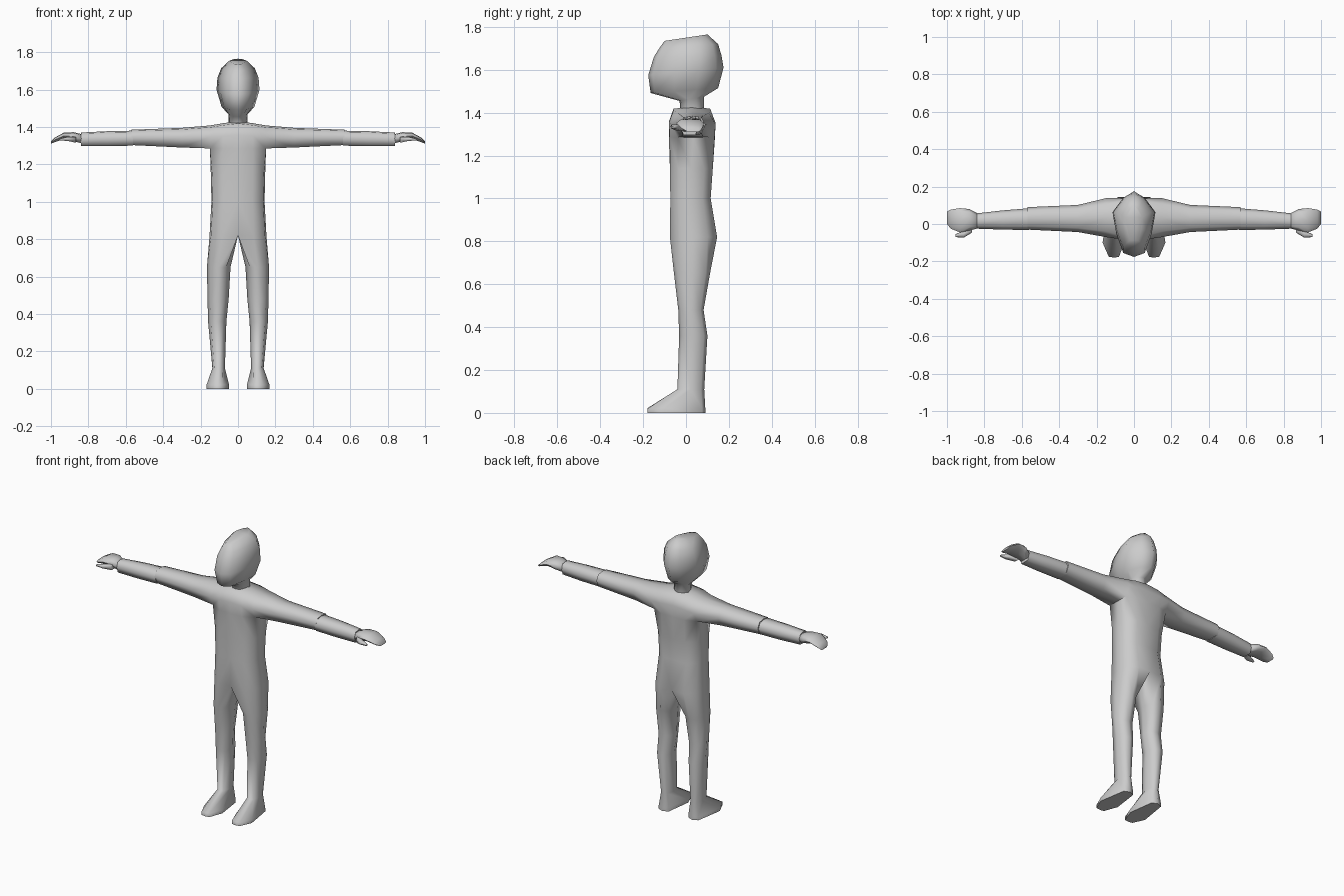
import bpy
import bmesh
import math

if "Cube" in bpy.data.objects:
    bpy.data.objects.remove(bpy.data.objects["Cube"])

grey = bpy.data.materials.new("plain_grey")
grey.diffuse_color = (0.6, 0.6, 0.6, 1)
grey.use_nodes = True
grey.node_tree.nodes["Principled BSDF"].inputs["Base Color"].default_value = grey.diffuse_color


def loft(bm, rings, closed=True, caps=(False, False), skip=lambda seg, side: False):
    """Bridge a list of equal rings with quads."""
    rows = [[bm.verts.new(p) for p in ring] for ring in rings]
    n = len(rows[0])
    for s in range(len(rows) - 1):
        for i in range(n if closed else n - 1):
            if not skip(s, i):
                j = (i + 1) % n
                bm.faces.new((rows[s][i], rows[s][j], rows[s + 1][j], rows[s + 1][i]))
    for use, row in zip(caps, (rows[0], rows[-1])):
        if use:
            bm.faces.new(row)


def finish(name, bm, mirror=True):
    """Weld, mirror across x, smooth and link the part."""
    bmesh.ops.remove_doubles(bm, verts=bm.verts[:], dist=0.0005)
    if mirror:
        geom = bm.verts[:] + bm.edges[:] + bm.faces[:]
        bmesh.ops.mirror(bm, geom=geom, axis='X', merge_dist=0.0005)
        bmesh.ops.remove_doubles(bm, verts=bm.verts[:], dist=0.0005)
    bmesh.ops.recalc_face_normals(bm, faces=bm.faces[:])
    mesh = bpy.data.meshes.new(name)
    bm.to_mesh(mesh)
    bm.free()
    mesh.materials.append(grey)
    ob = bpy.data.objects.new(name, mesh)
    bpy.context.collection.objects.link(ob)
    bpy.ops.object.select_all(action='DESELECT')
    ob.select_set(True)
    bpy.context.view_layer.objects.active = ob
    bpy.ops.object.shade_smooth_by_angle(angle=math.radians(75))
    return ob


def arm_ring(x, yf, yb, zb, zt, k=0.15):
    """Eight-sided section across an arm; k is the inset of the bottom corners."""
    t = max(k, 0.1)
    fr = [(k, 0), (.5, 0), (1 - k, 0), (1, .5), (1 - t, .92), (.5, 1), (t, .92), (0, .5)]
    return [(x, yf + (yb - yf) * u, zb + (zt - zb) * v) for u, v in fr]


def torso_ring(w, yf, yb, z):
    """Right half of a torso section, from front centre to back centre."""
    d = yb - yf
    return [(0, yf, z), (.55 * w, yf, z), (.95 * w, yf + .2 * d, z), (w, yf + .5 * d, z),
            (.95 * w, yb - .2 * d, z), (.55 * w, yb, z), (0, yb, z)]


def leg_ring(x0, x1, yf, yb, z):
    fr = [(.18, .1), (.5, 0), (.85, .12), (1, .5), (.85, .88), (.5, 1), (.18, .9), (0, .5)]
    return [(x0 + (x1 - x0) * u, yf + (yb - yf) * v, z) for u, v in fr]


# Body: shoulders and sleeves, torso, legs and feet, welded together
bm = bmesh.new()
yoke = [arm_ring(0, -.08, .135, 1.285, 1.43, 0),
        arm_ring(.08, -.08, .138, 1.285, 1.42, .02),
        arm_ring(.15, -.07, .138, 1.285, 1.408),
        arm_ring(.30, -.043, .102, 1.29, 1.395),
        arm_ring(.57, -.03, .09, 1.303, 1.385)]
loft(bm, yoke, caps=(False, True), skip=lambda s, i: s < 2 and i < 2)

chest = [yoke[0][0], yoke[1][0], yoke[2][0], yoke[2][1], yoke[2][2], yoke[1][2], yoke[0][2]]
hips = torso_ring(.152, -.075, .145, .82)
loft(bm, [chest, torso_ring(.145, -.075, .125, 1.14), torso_ring(.142, -.073, .115, 1.0), hips],
     closed=False)

sole = [(.08, -.175), (.105, -.18), (.135, -.175), (.168, -.10),
        (.14, .075), (.105, .09), (.07, .075), (.048, -.09)]
loft(bm, [hips + [(0, .035, .82)],
          leg_ring(.04, .166, -.056, .112, .65),
          leg_ring(.05, .163, -.036, .082, .48),
          leg_ring(.062, .16, -.032, .1, .36),
          leg_ring(.07, .137, -.04, .085, .11),
          [(x, y, .022) for x, y in sole],
          [(x, y, 0) for x, y in sole]], caps=(False, True))
finish("body", bm)

# Head and neck: tilted rings from the collar up to the crown
bm = bmesh.new()
section = [(0, 0), (.5, .06), (.82, .35), (1, .68), (.5, .9), (0, 1)]
head = []
for w, yf, zf, yb, zb in [(.05, -.025, 1.40, .085, 1.40),
                          (.052, -.03, 1.455, .085, 1.475),
                          (.088, -.165, 1.492, .15, 1.515),
                          (.115, -.176, 1.575, .175, 1.61),
                          (.110, -.15, 1.66, .166, 1.665),
                          (.09, -.125, 1.70, .15, 1.72),
                          (.045, -.10, 1.735, .10, 1.765)]:
    half = [(w * u, yf + (yb - yf) * v, zf + (zb - zf) * v) for u, v in section]
    head.append(half + [(-x, y, z) for x, y, z in half[-2:0:-1]])
loft(bm, head, caps=(True, True))
finish("head", bm, mirror=False)

# Forearms
bm = bmesh.new()
loft(bm, [arm_ring(.562, -.032, .084, 1.30, 1.38),
          arm_ring(.70, -.03, .073, 1.297, 1.377),
          arm_ring(.84, -.025, .057, 1.297, 1.37)], caps=(True, True))
finish("forearms", bm)

# Hands with thumbs
bm = bmesh.new()
loft(bm, [arm_ring(.83, -.022, .053, 1.31, 1.36),
          arm_ring(.88, -.035, .08, 1.325, 1.372),
          arm_ring(.93, -.045, .085, 1.335, 1.37),
          arm_ring(.98, -.025, .077, 1.318, 1.343),
          arm_ring(1.0, 0, .066, 1.31, 1.322)], caps=(True, True))
loft(bm, [arm_ring(.865, -.045, -.005, 1.315, 1.348),
          arm_ring(.91, -.073, -.035, 1.325, 1.347),
          arm_ring(.955, -.07, -.055, 1.328, 1.337)], caps=(True, True))
finish("hands", bm)
